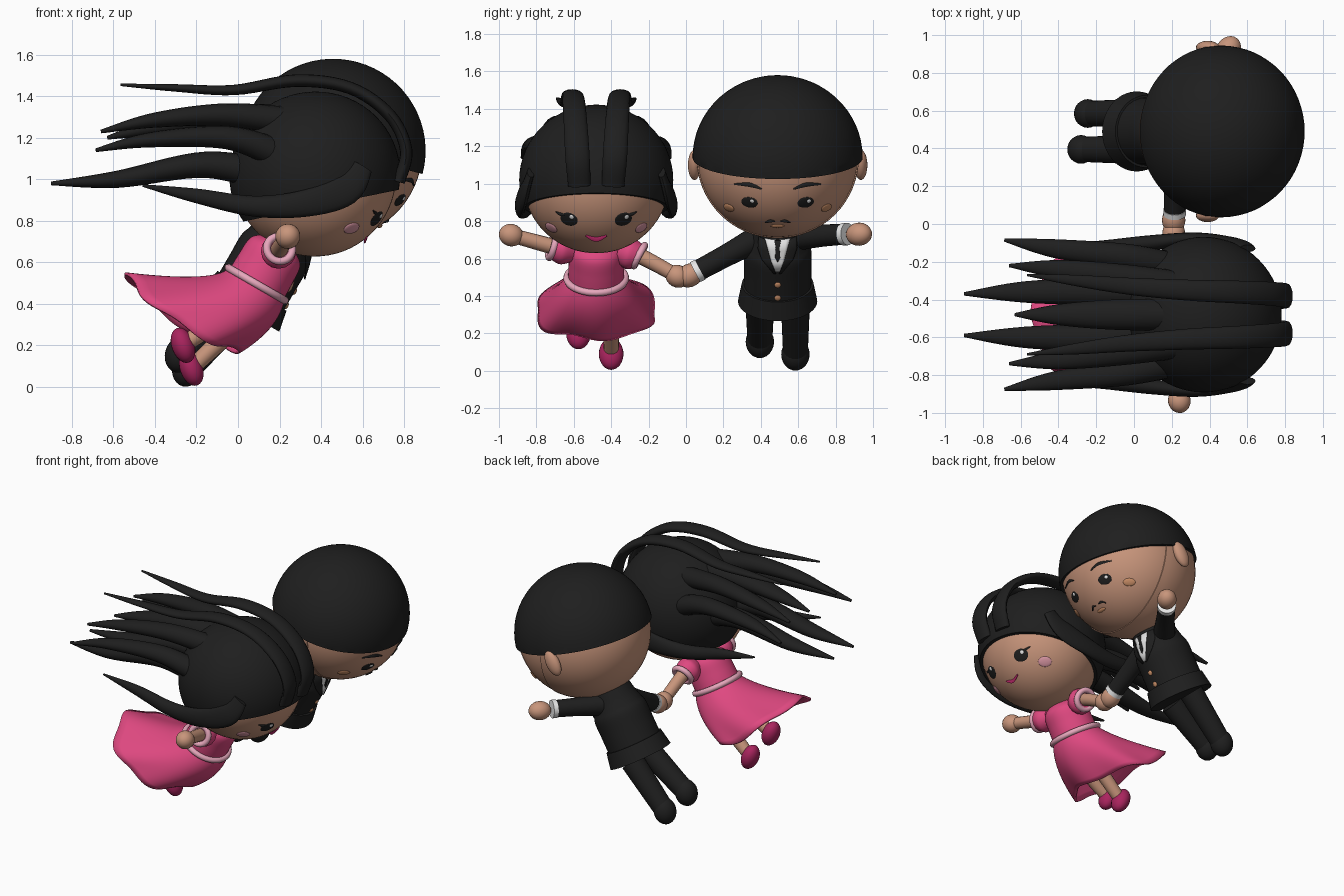
import bpy, bmesh, math
from mathutils import Vector as V, Matrix

if "Cube" in bpy.data.objects:
    bpy.data.objects.remove(bpy.data.objects["Cube"])

def material(name, srgb):
    m = bpy.data.materials.new(name)
    m.diffuse_color = [c ** 2.2 for c in srgb] + [1]
    m.use_nodes = True
    m.node_tree.nodes["Principled BSDF"].inputs["Base Color"].default_value = m.diffuse_color
    return m

SKIN = material("skin", (.78, .58, .48))
BLACK = material("soft black", (.14, .14, .14))
PINK = material("dress pink", (.87, .29, .50))
TRIM = material("pale pink trim", (.90, .65, .73))
SHOE = material("deep pink", (.66, .16, .37))
WHITE = material("white", (.93, .93, .93))
BLUSH = material("blush", (.84, .58, .63))
TAN = material("tan", (.78, .55, .40))

UP, FWD, Y, Z = V((.5, 0, .866)), V((.866, 0, -.5)), V((0, 1, 0)), V((0, 0, 1))

def finish(bm, name, mat):
    bmesh.ops.recalc_face_normals(bm, faces=bm.faces)
    me = bpy.data.meshes.new(name)
    bm.to_mesh(me)
    bm.free()
    me.materials.append(mat)
    ob = bpy.data.objects.new(name, me)
    bpy.context.collection.objects.link(ob)
    bpy.ops.object.select_all(action='DESELECT')
    ob.select_set(True)
    bpy.context.view_layer.objects.active = ob
    bpy.ops.object.shade_smooth_by_angle(angle=math.radians(45))
    return ob

def ball_mesh(c, radii, axis, seg):
    """Ellipsoid: radii are across (y), in-plane, along axis."""
    bm = bmesh.new()
    bmesh.ops.create_uvsphere(bm, u_segments=seg, v_segments=seg // 2, radius=1)
    rot = V(axis).to_track_quat('Z', 'Y').to_matrix().to_4x4()
    bm.transform(Matrix.Translation(c) @ rot @ Matrix.Diagonal((*radii, 1)))
    return bm

def ball(name, c, radii, mat, axis=UP, seg=24):
    return finish(ball_mesh(c, radii, axis, seg), name, mat)

def cap(name, c, radii, n, off, mat):
    """Part of a ball on the positive side of a plane."""
    bm, n = ball_mesh(c, radii, n, 64), V(n).normalized()
    bmesh.ops.bisect_plane(bm, geom=bm.verts[:] + bm.edges[:] + bm.faces[:],
                           plane_co=V(c) + n * off, plane_no=n, clear_inner=True)
    bmesh.ops.holes_fill(bm, edges=[e for e in bm.edges if e.is_boundary])
    return finish(bm, name, mat)

def spline(p, steps):
    out = []
    for i in range(len(p) - 1):
        a, b, c, d = p[max(i - 1, 0)], p[i], p[i + 1], p[min(i + 2, len(p) - 1)]
        for k in range(steps):
            t = k / steps
            out.append(.5 * (2 * b + (c - a) * t + (2 * a - 5 * b + 4 * c - d) * t * t
                             + (3 * b - a - 3 * c + d) * t ** 3))
    return out + [p[-1]]

def skin_rings(rings, caps=True):
    bm = bmesh.new()
    vs = [[bm.verts.new(p) for p in r] for r in rings]
    n = len(vs[0])
    for a, b in zip(vs, vs[1:]):
        for i in range(n):
            bm.faces.new((a[i], a[(i + 1) % n], b[(i + 1) % n], b[i]))
    if caps:
        bm.faces.new(vs[0])
        bm.faces.new(vs[-1])
    return bm

def sweep(name, pts, radii, mat, hint=Y, steps=6, n=16):
    """Tube along a path; radii are (along hint, across) pairs or numbers."""
    pts = spline([V(p) for p in pts], steps)
    rad = spline([V(r) if isinstance(r, tuple) else V((r, r)) for r in radii], steps)
    rings = []
    for i, (p, r) in enumerate(zip(pts, rad)):
        t = (pts[min(i + 1, len(pts) - 1)] - pts[max(i - 1, 0)]).normalized()
        s = (hint - t * hint.dot(t)).normalized()
        u = t.cross(s)
        rings.append([p + s * r[0] * math.cos(a) + u * r[1] * math.sin(a)
                      for a in (2 * math.pi * k / n for k in range(n))])
    return finish(skin_rings(rings), name, mat)

def torus(name, c, axis, R, r, mat):
    bpy.ops.mesh.primitive_torus_add(major_radius=R, minor_radius=r, major_segments=40,
        minor_segments=10, location=c, rotation=V(axis).to_track_quat('Z', 'Y').to_euler())
    ob = bpy.context.object
    ob.name = name
    ob.data.materials.append(mat)
    bpy.ops.object.shade_smooth()

def on_face(head, r, y, z, lift=0):
    """Point and normal of a head's front surface at (y, z)."""
    dy, dz = y - head.y, z - head.z
    n = V((math.sqrt(max(r * r - dy * dy - dz * dz, 0)), dy, dz)).normalized()
    return head + n * (r + lift), n

def spot(name, head, r, y, z, w, h, mat, thick=.006, lift=0):
    p, n = on_face(head, r, y, z, lift)
    ball(name, p, (w, h, thick), mat, n, 20)

def stroke(name, head, r, yz, width, mat):
    pts = [on_face(head, r, y, z, .002)[0] for y, z in yz]
    sweep(name, pts, [(width * .3, .004), (width, .005), (width * .3, .004)], mat, hint=Z, n=8)

# ---------------- Girl: head and hair ----------------
G, gr = V((.37, -.48, 1.02)), .392
ball("girl_head", G, (gr, gr, gr), SKIN, UP, 64)
cap("girl_hair_cap", G, (.412, .412, .402), (-.2, 0, .98), -.15, BLACK)
for s in (-1, 1):
    y = lambda d: G.y + s * d
    # front tufts swept over the head
    sweep("girl_front_tuft", [(.775, y(.09), .99), (.81, y(.10), 1.14), (.73, y(.11), 1.31),
          (.54, y(.12), 1.44), (.28, y(.13), 1.475), (-.02, y(.15), 1.43),
          (-.30, y(.18), 1.44), (-.566, y(.21), 1.455)],
          [(.06, .03), (.065, .03), (.063, .03), (.06, .03), (.055, .03), (.045, .025),
           (.03, .018), (.006, .006)], BLACK)
    # side locks by the cheeks
    sweep("girl_side_lock", [(.60, y(.35), 1.06), (.52, y(.385), .95), (.33, y(.405), .885),
          (.08, y(.38), .87), (-.20, y(.36), .92), (-.46, y(.37), .97)],
          [(.02, .05), (.025, .075), (.03, .065), (.04, .05), (.03, .035), (.006, .006)], BLACK)
    # streaming back strands, from top to bottom
    for root, mid, bend, tip, w in (
            ((.30, .15, 1.27), (-.05, .20, 1.31), (-.40, .24, 1.285), (-.66, .26, 1.23), .066),
            ((.20, .26, 1.12), (-.05, .31, 1.20), (-.42, .35, 1.19), (-.685, .395, 1.14), .066),
            ((.20, .10, 1.00), (-.15, .12, 1.07), (-.58, .12, 1.00), (-.90, .11, .98), .075)):
        sweep("girl_back_strand", [(p[0], y(p[1]), p[2]) for p in (root, mid, bend, tip)],
              [w * 1.1, (w, w * .85), (w * .75, w * .55), .009], BLACK, steps=8)
    # face
    spot("girl_eye", G, gr, y(.145), .81, .05, .042, BLACK)
    spot("girl_eye_glint", G, gr, y(.145) + .015, .825, .013, .013, WHITE, .004, .006)
    stroke("girl_eyelash", G, gr, [(y(.165), .835), (y(.19), .838), (y(.215), .85)], .009, BLACK)
    spot("girl_cheek", G, gr, y(.24), .765, .044, .034, BLUSH, .008, .002)
stroke("girl_mouth", G, gr, [(G.y - .055, .723), (G.y, .710), (G.y + .055, .723)], .019, SHOE)
sweep("girl_hair_crown_strand", [(.25, G.y, 1.28), (-.1, G.y, 1.29), (-.4, G.y, 1.25),
      (-.63, G.y, 1.20)], [.085, (.08, .06), (.055, .04), .009], BLACK, steps=8)

# ---------------- Girl: dress ----------------
W = V((.09, -.48, .495))
sweep("dress_bodice", [W - UP * .02, W + UP * .08, W + UP * .18, W + UP * .23],
      [.15, .148, .138, .08], PINK, n=40)

def through(a, b, c, t):  # quadratic through three values
    return a * (1 - t) * (1 - 2 * t) + b * 4 * t * (1 - t) + c * t * (2 * t - 1)

rings = []
for k in range(15):
    t = k / 14
    c = through(W, V((-.025, -.48, .405)), V((-.27, -.48, .355)), t)
    h = through(V((.135, 0, -.077)), V((.175, 0, -.125)), V((.265, 0, -.187)), t)
    wy = through(.15, .235, .325, t)
    ring = []
    for i in range(72):
        a = 2 * math.pi * i / 72
        f = 1 + .04 * t * t * math.cos(6 * a)
        drop = t * t * (.05 * math.sin(a) ** 2 + .012 * math.sin(5 * a))
        ring.append(c + h * f * math.cos(a) + Y * wy * f * math.sin(a) + V((-.58, 0, -.82)) * drop)
    rings.append(ring)
skirt = finish(skin_rings(rings, False), "dress_skirt", PINK)
sol = skirt.modifiers.new("thickness", 'SOLIDIFY')
sol.thickness = .014
torus("dress_waistband", W, UP, .157, .019, TRIM)

# ---------------- Girl: arms and legs ----------------
for sh, cuff, hand in (((.19, -.60, .64), (.20, -.715, .665), (.24, -.935, .725)),
                       ((.19, -.36, .64), (.20, -.25, .615), (.21, -.045, .505))):
    sh, cuff, hand = V(sh), V(cuff), V(hand)
    d = (hand - cuff).normalized()
    sweep("girl_arm", [sh, cuff, hand], [.04, .042, .038], SKIN, hint=Z)
    sweep("girl_puff_sleeve", [sh, (sh + cuff) / 2, cuff], [.06, .085, .066], PINK, hint=Z)
    torus("girl_sleeve_trim", cuff, d, .062, .019, TRIM)
    ball("girl_hand", hand, (.06, .06, .066), SKIN, d)
for y, hip, foot in ((-.40, (.02, .32), (-.225, .09)), (-.575, (-.03, .36), (-.265, .20))):
    a, b = V((hip[0], y, hip[1])), V((foot[0], y, foot[1]))
    sweep("girl_leg", [a, b + (a - b) * .1], [.048, .04], SKIN)
    ball("girl_shoe", b, (.066, .055, .088), SHOE, V((-.35, 0, 1)))

# ---------------- Man: head ----------------
M, mr = V((.46, .49, 1.14)), .428
ball("man_head", M, (mr, mr, mr), SKIN, UP, 64)
cap("man_head_back", M, (.434, .432, .432), (-1, 0, 0), -.04, SKIN)
cap("man_hair_cap", M, (.455, .444, .440), (.259, 0, .966), 0, BLACK)
for s in (-1, 1):
    y = lambda d: M.y + s * d
    ball("man_ear", (.39, y(.445), 1.10), (.035, .05, .088), SKIN, UP)
    spot("man_eye", M, mr, y(.15), .90, .048, .034, BLACK)
    spot("man_eye_glint", M, mr, y(.15) + .015, .91, .012, .011, WHITE, .004, .006)
    stroke("man_eyebrow", M, mr, [(y(.085), .972), (y(.15), .995), (y(.23), .998)], .012, BLACK)
    spot("man_cheek", M, mr, y(.26), .872, .040, .026, TAN, .008, .002)
    stroke("man_moustache", M, mr, [(y(.015), .800), (y(.04), .803), (y(.066), .793)], .009, BLACK)
spot("man_mouth", M, mr, M.y, .775, .038, .013, TAN, .007, .002)

# ---------------- Man: suit ----------------
N = V((.245, .49, .77))
def torso_r(s):
    return .135 + .045 * min(1, max(0, s) / .15)

levels = (-.02, .05, .1, .15, .25, .38)
sweep("jacket_body", [N - UP * s for s in levels], [torso_r(s) for s in levels], BLACK, n=40)
sweep("jacket_skirt", [N - UP * .355, N - UP * .46], [.192, .212], BLACK, steps=1, n=40)

def plate(name, rows, off, mat):
    """Thin patch on the chest; rows are (depth below neck, y from, y to)."""
    bm = bmesh.new()
    grid = []
    for s, a, b in rows:
        row = []
        for k in range(7):
            yy = a + (b - a) * k / 6
            x = math.sqrt(torso_r(s) ** 2 - yy * yy) + off
            row.append(bm.verts.new(N - UP * s + FWD * x + Y * yy))
        grid.append(row)
    for p, q in zip(grid, grid[1:]):
        for k in range(6):
            bm.faces.new((p[k], p[k + 1], q[k + 1], q[k]))
    ob = finish(bm, name, mat)
    ob.modifiers.new("thickness", 'SOLIDIFY').thickness = .003

plate("shirt_front", [(0, -.07, .07), (.06, -.055, .055), (.12, -.034, .034), (.17, -.014, .014)],
      .006, WHITE)
plate("necktie", [(.0, -.018, .018), (.04, -.010, .010), (.09, -.014, .014), (.115, -.002, .002)],
      .011, BLACK)
for s in (-1, 1):
    plate("jacket_lapel", [(0, s * .068, s * .10), (.06, s * .05, s * .105),
          (.11, s * .036, s * .085), (.18, s * .008, s * .02)], .012, BLACK)
for s in (.255, .335):
    ball("jacket_button", N - UP * s + FWD * .182, (.017, .017, .007), TAN, FWD, 16)

# ---------------- Man: arms and legs ----------------
for sh, cuff, hand in (((.25, .60, .715), (.44, .85, .73), (.50, .925, .73)),
                       ((.22, .39, .71), (.215, .065, .535), (.21, .02, .51))):
    sh, cuff, hand = V(sh), V(cuff), V(hand)
    d = (cuff - sh).normalized()
    sweep("jacket_sleeve", [sh, (sh + cuff) / 2, cuff], [.072, .06, .056], BLACK, hint=Z, n=24)
    sweep("shirt_cuff", [cuff - d * .012, cuff + d * .018], [.060, .060], WHITE, hint=Z,
          steps=1, n=24)
    ball("man_hand", hand, (.062, .062, .074), SKIN, d)
for y, foot in ((.585, (-.245, .088)), (.395, (-.28, .155))):
    a, b = V((.01, y, .37)), V((foot[0], y, foot[1]))
    sweep("trouser_leg", [a, (a + b) / 2, b], [.078, .072, .066], BLACK, n=24)
    ball("man_shoe", b, (.076, .072, .088), BLACK, V((.25, 0, 1)))
